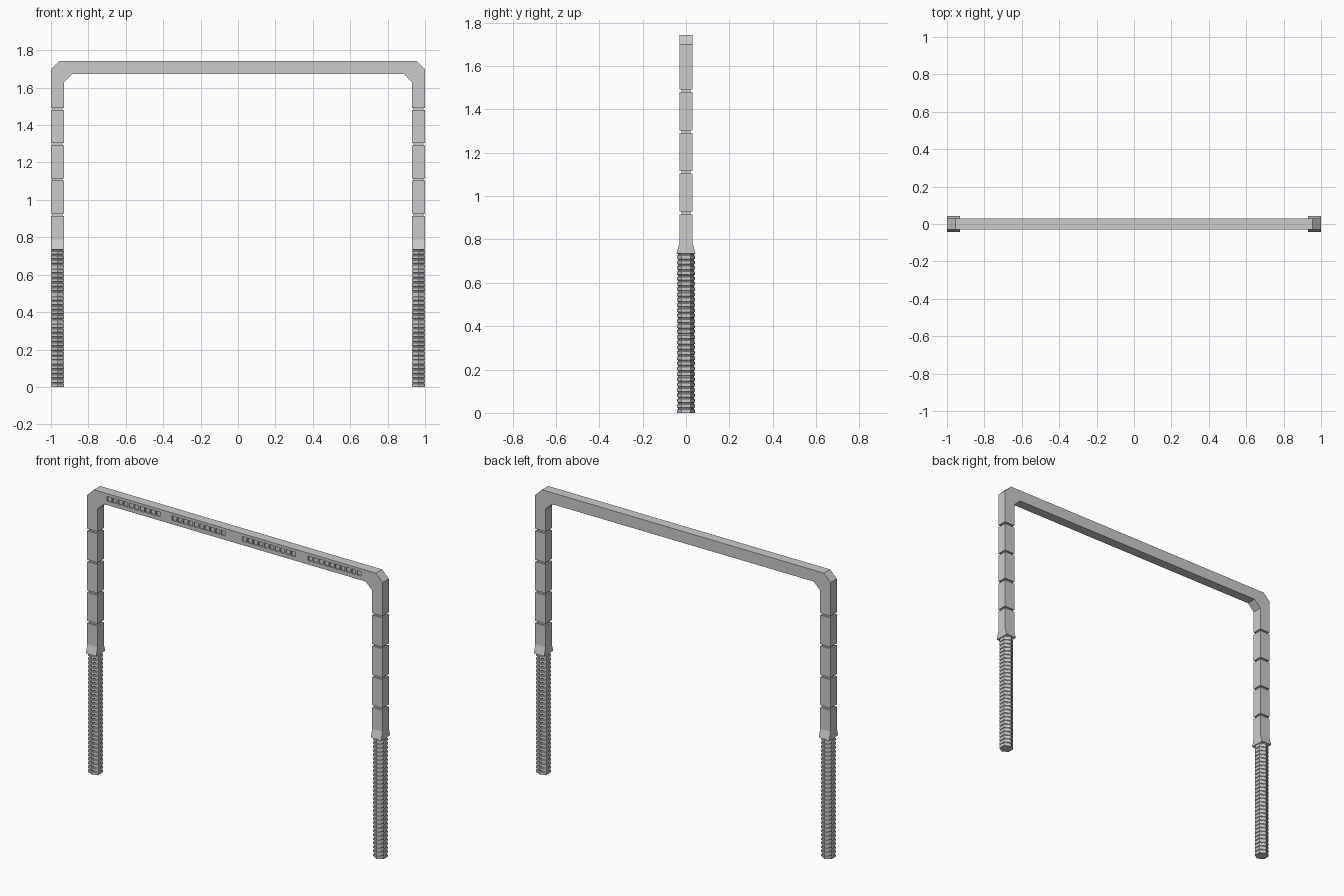
import bpy, bmesh, math

if "Cube" in bpy.data.objects:
    bpy.data.objects.remove(bpy.data.objects["Cube"])

LEG_X, HX, HY = 0.965, 0.035, 0.03   # leg centre and half sizes


def finish(bm, name, mirror=False):
    bmesh.ops.recalc_face_normals(bm, faces=bm.faces)
    me = bpy.data.meshes.new(name)
    bm.to_mesh(me)
    bm.free()
    ob = bpy.data.objects.new(name, me)
    bpy.context.collection.objects.link(ob)
    if mirror:
        ob.modifiers.new("mirror", 'MIRROR').use_mirror_merge = False
    return ob


def loft(bm, rings):
    """Skin a list of equally long closed rings and cap both ends."""
    loops = [[bm.verts.new(p) for p in r] for r in rings]
    n = len(loops[0])
    for a, b in zip(loops, loops[1:]):
        for i in range(n):
            j = (i + 1) % n
            bm.faces.new((a[i], a[j], b[j], b[i]))
    bm.faces.new(loops[0])
    bm.faces.new(loops[-1])


def rect(hx, hy, z):
    return [(LEG_X + sx * hx, sy * hy, z)
            for sx, sy in ((-1, -1), (1, -1), (1, 1), (-1, 1))]


def hexagon(r, z):
    return [(LEG_X + r * math.cos(math.radians(30 + 60 * k)),
             r * math.sin(math.radians(30 + 60 * k)), z) for k in range(6)]


def box(bm, x0, x1, y0, y1, z0, z1):
    loft(bm, [[(x0, y0, z), (x1, y0, z), (x1, y1, z), (x0, y1, z)] for z in (z0, z1)])


# Top beam with chamfered corners that run down into the legs
half = [(0.955, 1.743), (1, 1.698), (1, 1.492), (0.93, 1.492),
        (0.93, 1.63), (0.886, 1.673)]
outline = half + [(-x, z) for x, z in reversed(half)]
bm = bmesh.new()
loft(bm, [[(x, y, z) for x, z in outline] for y in (-HY, HY)])
beam = finish(bm, "top_beam")

# Rows of small recessed vents on the front of the beam
bm = bmesh.new()
for x0 in (-0.865, -0.425, 0.05, 0.495):
    for i in range(10):
        x = x0 + i * 0.0368
        box(bm, x, x + 0.028, -0.05, -HY + 0.008, 1.697, 1.726)
cutter = finish(bm, "vent_cutter")
cutter.hide_render = True
cutter.hide_set(True)
cut = beam.modifiers.new("vents", 'BOOLEAN')
cut.operation = 'DIFFERENCE'
cut.solver = 'EXACT'
cut.object = cutter

# Square leg segments
bm = bmesh.new()
for z0, z1 in ((0.928, 1.103), (1.115, 1.291), (1.303, 1.480)):
    loft(bm, [rect(HX, HY, z0), rect(HX, HY, z1)])
finish(bm, "leg_segments", True)

# Narrow necks between the segments
bm = bmesh.new()
for z0, z1 in ((0.915, 0.928), (1.103, 1.115), (1.291, 1.303), (1.480, 1.492)):
    loft(bm, [rect(0.026, 0.02, z0), rect(0.026, 0.02, z1)])
finish(bm, "leg_necks", True)

# Lowest segment, flaring front and back into a collar
bm = bmesh.new()
loft(bm, [rect(HX, 0.044, 0.735), rect(HX, HY, 0.785), rect(HX, HY, 0.915)])
finish(bm, "leg_collar", True)

# Hexagonal ribbed lower leg
bm = bmesh.new()
ribs, pitch = 30, 0.735 / 30
rings = []
for i in range(ribs):
    z = i * pitch
    rings += [hexagon(r, z + f * pitch) for r, f in
              ((0.0405, 0), (0.0405, 0.6), (0.036, 0.7), (0.036, 0.9))]
rings.append(hexagon(0.0405, 0.735))
loft(bm, rings)
finish(bm, "ribbed_lower_leg", True)
